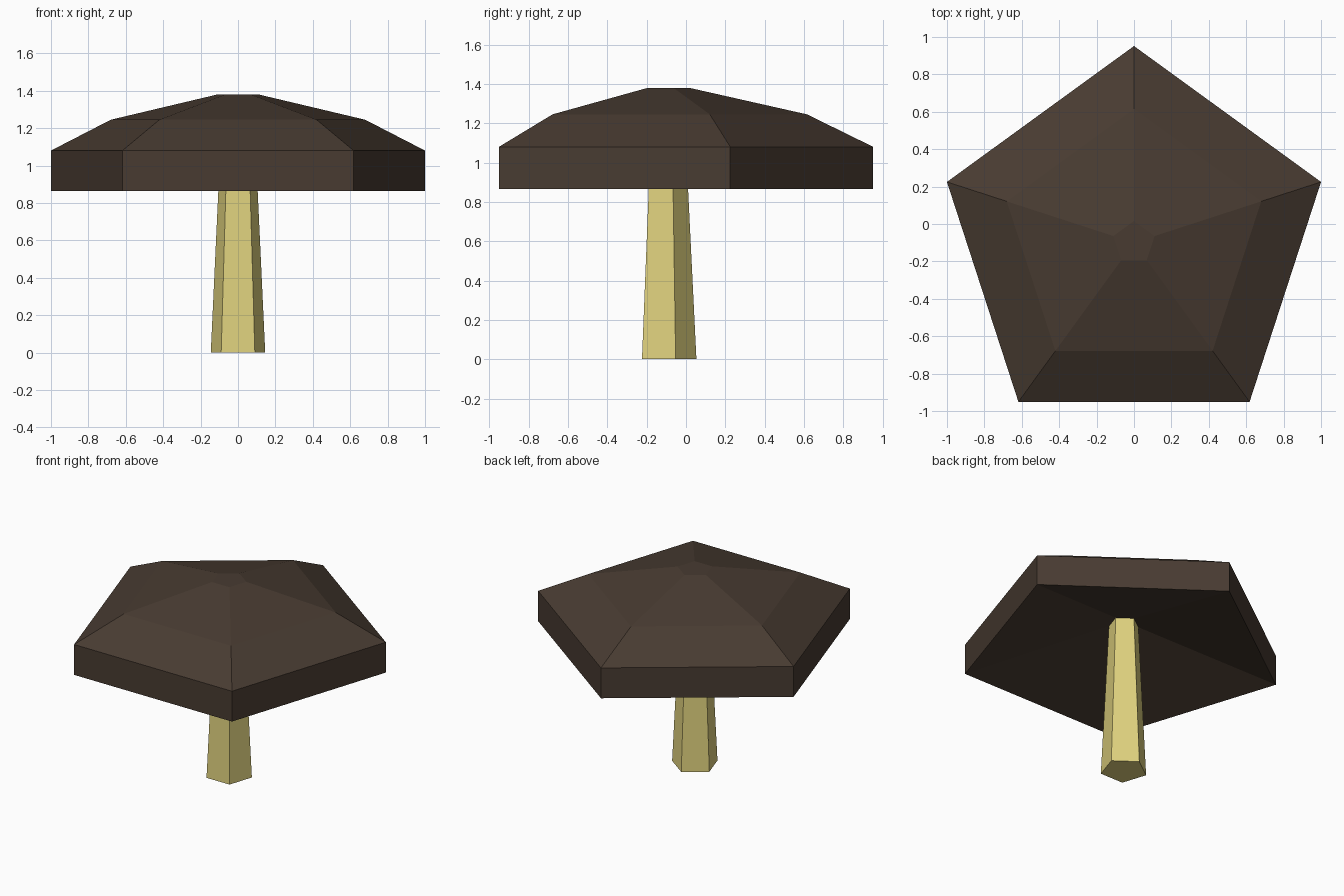
import bpy, bmesh
from math import sin, cos, tau

SIDES = 5
CENTRE_Y = -0.10

cube = bpy.data.objects.get("Cube")
if cube:
    bpy.data.objects.remove(cube, do_unlink=True)


def make_material(name, rgb):
    mat = bpy.data.materials.new(name)
    mat.use_nodes = True
    colour = (*rgb, 1.0)
    mat.diffuse_color = colour
    bsdf = mat.node_tree.nodes["Principled BSDF"]
    bsdf.inputs["Base Color"].default_value = colour
    bsdf.inputs["Roughness"].default_value = 0.9
    return mat


def loft(name, profile, mat):
    """Loft pentagon rings through (radius, height) pairs and cap both ends."""
    bm = bmesh.new()
    rings = []
    for radius, z in profile:
        rings.append([bm.verts.new((radius * sin(tau * i / SIDES),
                                    radius * cos(tau * i / SIDES), z))
                      for i in range(SIDES)])
    for low, high in zip(rings, rings[1:]):
        for i in range(SIDES):
            j = (i + 1) % SIDES
            bm.faces.new((low[i], low[j], high[j], high[i]))
    bm.faces.new(rings[0])
    bm.faces.new(rings[-1])
    bmesh.ops.recalc_face_normals(bm, faces=bm.faces)
    mesh = bpy.data.meshes.new(name)
    bm.to_mesh(mesh)
    bm.free()
    mesh.materials.append(mat)
    obj = bpy.data.objects.new(name, mesh)
    obj.location.y = CENTRE_Y
    bpy.context.collection.objects.link(obj)
    return obj


brown = make_material("dark brown", (0.065, 0.044, 0.031))
straw = make_material("pale straw", (0.74, 0.64, 0.21))

# Tapered stem, reaching just inside the hollow of the cap
loft("stem", [(0.153, 0), (0.099, 1.10)], straw)

# Cap: hollow underside, upright rim, two sloping tiers and a small flat top
loft("cap", [(0.099, 1.085), (1.0515, 0.865), (1.0515, 1.08),
             (0.715, 1.245), (0.116, 1.38)], brown)
